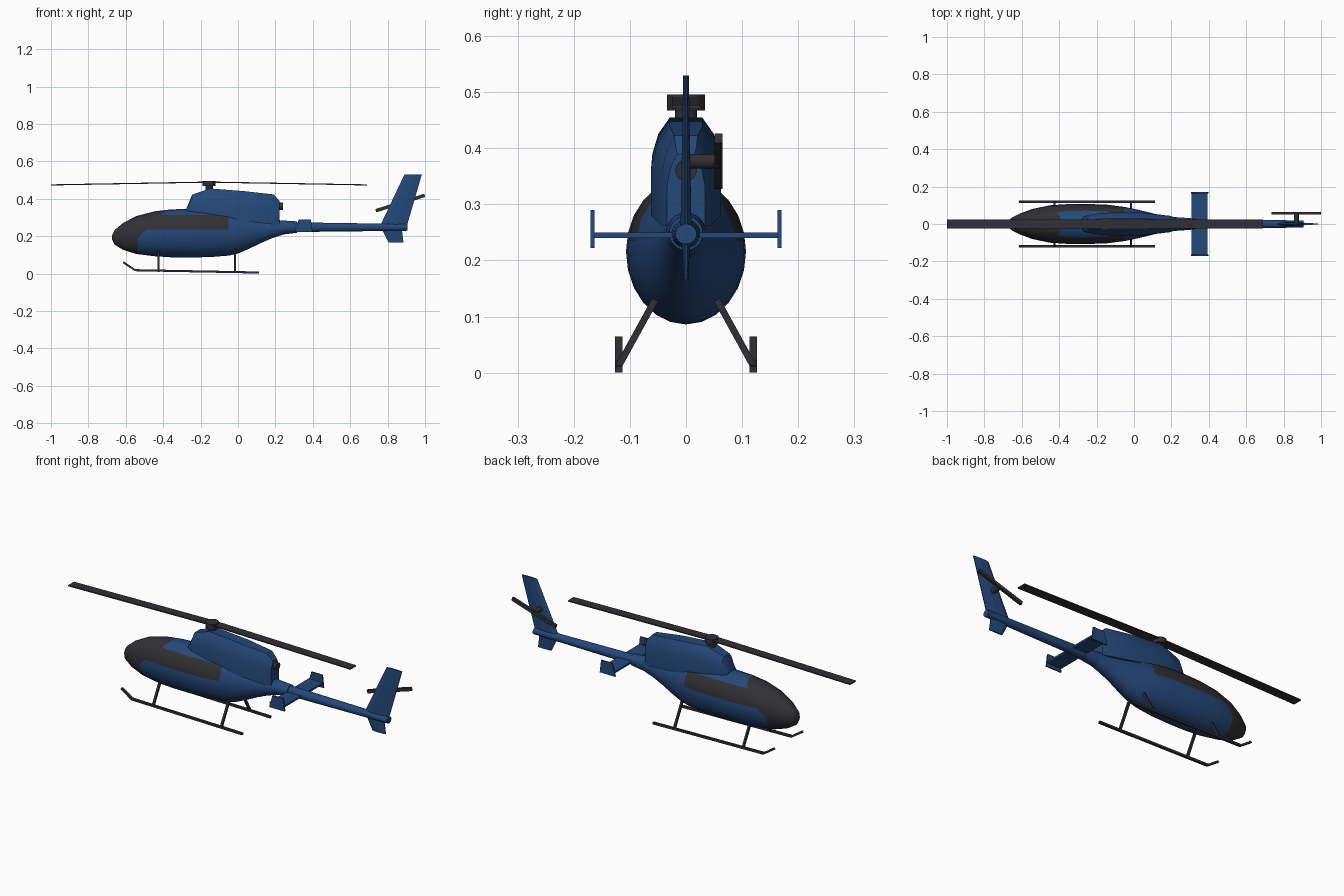
import bpy, bmesh, math
from mathutils import Vector

if "Cube" in bpy.data.objects:
    bpy.data.objects.remove(bpy.data.objects["Cube"])


def material(name, rgb):
    m = bpy.data.materials.new(name)
    m.diffuse_color = (*rgb, 1)
    m.use_nodes = True
    m.node_tree.nodes["Principled BSDF"].inputs["Base Color"].default_value = m.diffuse_color
    return m


BLUE = material("blue paint", (0.018, 0.065, 0.19))
DARK = material("dark grey", (0.03, 0.029, 0.035))


def loft(name, rings, *mats, smooth=None, cuts=(), rule=None):
    """Skin a list of equal-length rings, cap the ends, optionally cut and colour by rule."""
    bm = bmesh.new()
    vs = [[bm.verts.new(p) for p in r] for r in rings]
    n = len(rings[0])
    for a, b in zip(vs, vs[1:]):
        for i in range(n):
            j = (i + 1) % n
            bm.faces.new((a[i], a[j], b[j], b[i]))
    bm.faces.new(vs[0])
    bm.faces.new(vs[-1])
    for co, no in cuts:
        bmesh.ops.bisect_plane(bm, geom=bm.verts[:] + bm.edges[:] + bm.faces[:],
                               plane_co=co, plane_no=no, dist=1e-5)
    bmesh.ops.recalc_face_normals(bm, faces=bm.faces)
    if rule:
        for f in bm.faces:
            f.material_index = int(rule(f.calc_center_median()))
    me = bpy.data.meshes.new(name)
    bm.to_mesh(me)
    bm.free()
    for m in mats:
        me.materials.append(m)
    ob = bpy.data.objects.new(name, me)
    bpy.context.collection.objects.link(ob)
    if smooth:
        me.shade_smooth()
        me.set_sharp_from_angle(angle=math.radians(smooth))
    return ob


def oval(x, zb, zt, w, n=24):
    c, h = (zb + zt) / 2, (zt - zb) / 2
    return [(x, w * math.sin(2 * math.pi * i / n), c + h * math.cos(2 * math.pi * i / n))
            for i in range(n)]


def disc(name, centre, axis, r, length, mat, n=16):
    """Straight cylinder starting at centre, running along axis."""
    c, d = Vector(centre), Vector(axis)
    u = d.orthogonal().normalized()
    v = d.cross(u)
    rings = [[c + d * t + (u * math.cos(2 * math.pi * i / n) + v * math.sin(2 * math.pi * i / n)) * r
              for i in range(n)] for t in (0, length)]
    return loft(name, rings, mat, smooth=40)


def bar(name, path, mat, wide, tall, side):
    """Rectangular bar along a path; wide along side, tall across it."""
    pts = [Vector(p) for p in path]
    s = Vector(side).normalized()
    rings = []
    for i, p in enumerate(pts):
        d = (pts[min(i + 1, len(pts) - 1)] - pts[max(i - 1, 0)]).normalized()
        t = d.cross(s).normalized() * tall / 2
        q = s * wide / 2
        rings.append([p + q + t, p - q + t, p - q - t, p + q - t])
    return loft(name, rings, mat)


# Fuselage with glazing cut into its surface
body = [(-.673, .18, .205, .012), (-.66, .155, .232, .03), (-.615, .127, .27, .054),
        (-.545, .105, .307, .08), (-.45, .093, .332, .1), (-.36, .087, .343, .106),
        (-.26, .086, .346, .107), (-.15, .088, .343, .104), (-.05, .096, .335, .091),
        (0, .107, .325, .081), (.06, .133, .31, .067), (.12, .162, .297, .052),
        (.18, .188, .288, .042), (.24, .208, .284, .035)]
X, Z = (1, 0, 0), (0, 0, 1)


def glazed(c):
    front = c.x < -.535
    corner = c.x < -.44 and c.z > .235
    nook = c.x < -.49 + (c.z - .235) and c.z > .2 and c.x - c.z < -.725
    side = c.x < -.05 and .235 < c.z < .312
    return front or corner or nook or side


loft("fuselage", [oval(*s) for s in body], BLUE, DARK, smooth=40, rule=glazed,
     cuts=[((-.535, 0, 0), X), ((-.44, 0, 0), X), ((-.05, 0, 0), X),
           ((0, 0, .235), Z), ((0, 0, .312), Z), ((-.49, 0, .235), (1, 0, -1))])

# Engine cowling with chamfered shoulders
cowl = [(-.275, .33, .35, .035), (-.245, .32, .422, .048), (-.15, .31, .455, .06),
        (.04, .28, .44, .062), (.19, .262, .423, .044), (.222, .262, .39, .034)]
shape = [(1, 0), (1, .55), (.82, .8), (.48, 1)]
outline = shape + [(-a, b) for a, b in reversed(shape)]
loft("engine_cowling", [[(x, w * a, zb + (zt - zb) * b) for a, b in outline]
                        for x, zb, zt, w in cowl], BLUE, smooth=35)
disc("exhaust", (.2, 0, .36), X, .019, .04, DARK)

# Tail boom and its root collar
loft("boom_collar", [oval(.235, .208, .284, .036), oval(.315, .218, .279, .03)], BLUE, smooth=40)
loft("tail_boom", [oval(.3, .222, .274, .026), oval(.905, .229, .265, .019)], BLUE, smooth=40)


# Fins with a thin aerofoil section
def foil(x0, x1, z, t):
    w = x1 - x0
    return [(x0, 0, z), (x0 + .2 * w, t, z), (x0 + .6 * w, t, z),
            (x1, .002, z), (x1, -.002, z), (x0 + .6 * w, -t, z), (x0 + .2 * w, -t, z)]


loft("upper_fin", [foil(.755, .9, .245, .01), foil(.89, .983, .53, .005)], BLUE)
loft("lower_fin", [foil(.765, .875, .245, .008), foil(.805, .885, .165, .004)], BLUE)

# Tailplane with end plates
bar("tailplane", [(.35, -.168, .245), (.35, .168, .245)], BLUE, .085, .01, X)
for s, label in ((-1, "left"), (1, "right")):
    plate = [(.305, .222), (.398, .222), (.39, .29), (.325, .29)]
    loft(label + "_end_plate", [[(x, s * y, z) for x, z in plate] for y in (.163, .17)], BLUE)

# Main rotor
H = -.155
disc("rotor_mast", (H, 0, .44), Z, .02, .035, DARK)
disc("rotor_hub", (H, 0, .467), Z, .034, .029, DARK)
for s, label in ((-1, "front"), (1, "rear")):
    bar(label + "_rotor_blade", [(H, 0, .489), (H + s * .845, 0, .474)], DARK, .05, .006, (0, 1, 0))

# Tail rotor on the +y side of the fin
disc("tail_rotor_shaft", (.868, 0, .377), (0, 1, 0), .013, .06, DARK)
bar("tail_rotor_blade", [(.737, .058, .336), (.998, .058, .418)], DARK, .014, .018, (0, 1, 0))

# Landing skids and struts
for s, label in ((-1, "left"), (1, "right")):
    y = s * .12
    bar(label + "_skid", [(-.613, y, .06), (-.55, y, .018), (.112, y, .0055)], DARK, .013, .011, (0, 1, 0))
    for x, part in ((-.425, "front"), (-.015, "rear")):
        bar(f"{label}_{part}_strut", [(x, y, .012), (x, s * .055, .13)], DARK, .011, .012, X)
